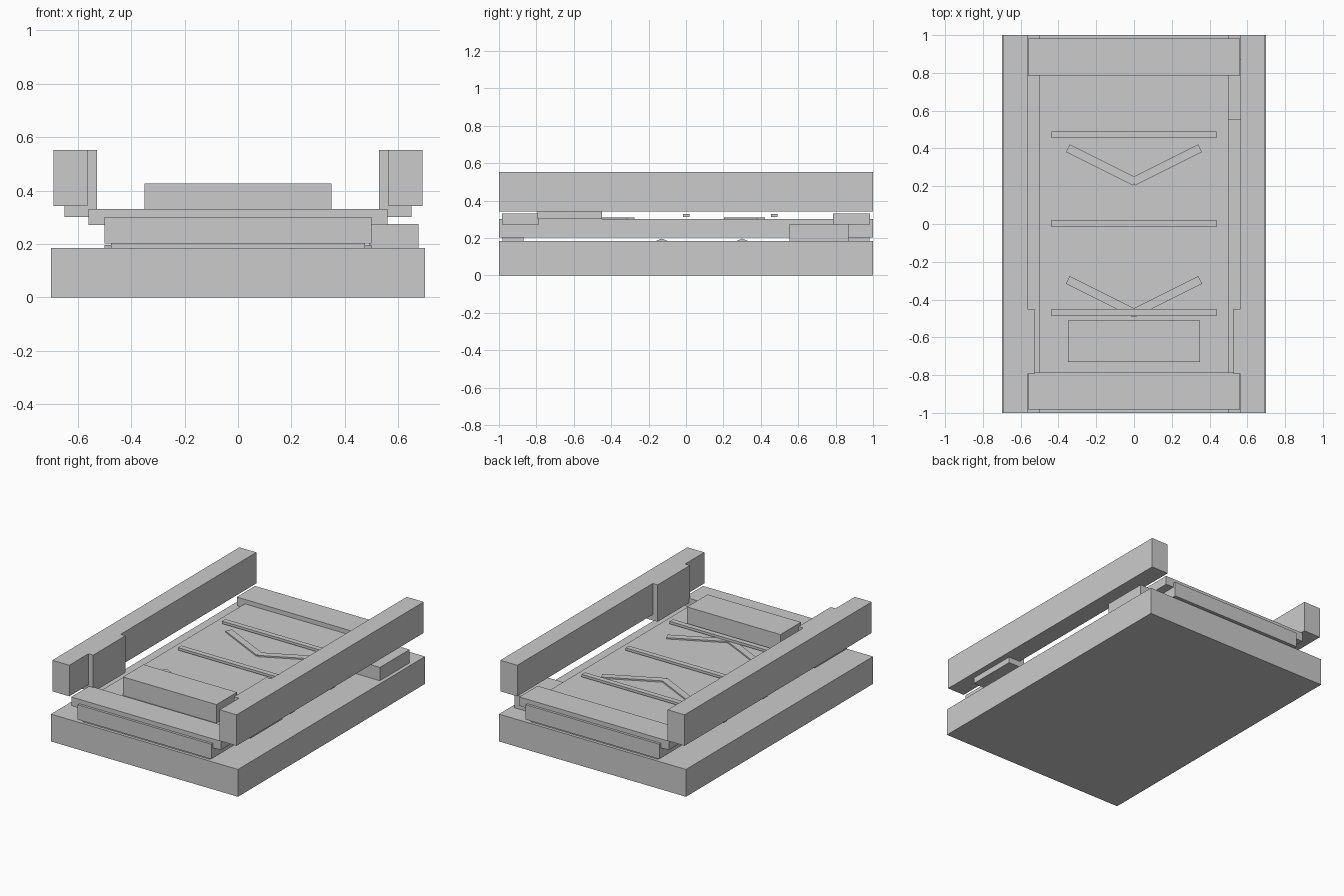
import bpy, bmesh, math
from mathutils import Matrix

if "Cube" in bpy.data.objects:
    bpy.data.objects.remove(bpy.data.objects["Cube"])


def finish(name, bm):
    bmesh.ops.recalc_face_normals(bm, faces=bm.faces)
    mesh = bpy.data.meshes.new(name)
    bm.to_mesh(mesh)
    bm.free()
    ob = bpy.data.objects.new(name, mesh)
    bpy.context.collection.objects.link(ob)
    return ob


def box(name, x, y, z, angle=0.0):
    """Box from (min, max) ranges, turned about its own vertical axis."""
    bm = bmesh.new()
    size = [b - a for a, b in (x, y, z)]
    centre = [(a + b) / 2 for a, b in (x, y, z)]
    m = Matrix.Translation(centre) @ Matrix.Rotation(angle, 4, 'Z') @ Matrix.Diagonal((*size, 1))
    bmesh.ops.create_cube(bm, size=1, matrix=m)
    return finish(name, bm)


def prism(name, outline, z0, z1):
    """Plan outline extruded upwards."""
    bm = bmesh.new()
    face = bm.faces.new([bm.verts.new((x, y, z0)) for x, y in outline])
    top = bmesh.ops.extrude_face_region(bm, geom=[face])["geom"]
    verts = [v for v in top if isinstance(v, bmesh.types.BMVert)]
    bmesh.ops.translate(bm, verts=verts, vec=(0, 0, z1 - z0))
    return finish(name, bm)


def roller(name, y, z, r, half):
    """Eight-sided roller lying along x."""
    bm = bmesh.new()
    m = Matrix.Translation((0, y, z)) @ Matrix.Rotation(math.pi / 2, 4, 'Y')
    bmesh.ops.create_cone(bm, cap_ends=True, segments=8, radius1=r, radius2=r,
                          depth=2 * half, matrix=m)
    return finish(name, bm)


# Base slab and bed plate
box("base", (-0.7, 0.7), (-1, 1), (0, 0.185))
box("bed_plate", (-0.5, 0.5), (-1, 1), (0.202, 0.302))

# Feet and rollers between base and bed
for s in (-1, 1):
    box("bed_foot", (-0.475, 0.475), sorted((s * 0.87, s * 0.98)), (0.18, 0.205))
for y in (-0.13, 0.3):
    roller("bed_roller", y, 0.152, 0.045, 0.5)

# End cross bars
for s in (-1, 1):
    box("cross_bar", (-0.56, 0.56), sorted((s * 0.787, s * 0.983)), (0.272, 0.332))

# Side rails with an inner bump, each with a pad underneath
rail = [(0.69, -1), (0.69, 1), (0.563, 1), (0.563, -0.45), (0.527, -0.45),
        (0.527, -0.795), (0.563, -0.795), (0.563, -1)]
for s in (-1, 1):
    prism("side_rail", [(s * x, y) for x, y in rail], 0.342, 0.552)
    box("rail_pad", sorted((s * 0.527, s * 0.65)), (-0.795, -0.45), (0.302, 0.342))

# Drive box on the right
box("drive_box", (0.49, 0.675), (0.553, 0.87), (0.18, 0.275))

# Raised block near the front
box("top_block", (-0.35, 0.35), (-0.73, -0.51), (0.302, 0.427))

# Cross slats
for y in (-0.468, 0.002, 0.472):
    box("slat", (-0.438, 0.438), (y - 0.018, y + 0.018), (0.312, 0.329))

# Chevrons, two turned strips each
for y in (0.3125, -0.385):
    for s in (-1, 1):
        c = s * 0.1725
        box("chevron_arm", (c - 0.1985, c + 0.1985), (y - 0.0225, y + 0.0225),
            (0.298, 0.311), s * math.radians(26.5))
